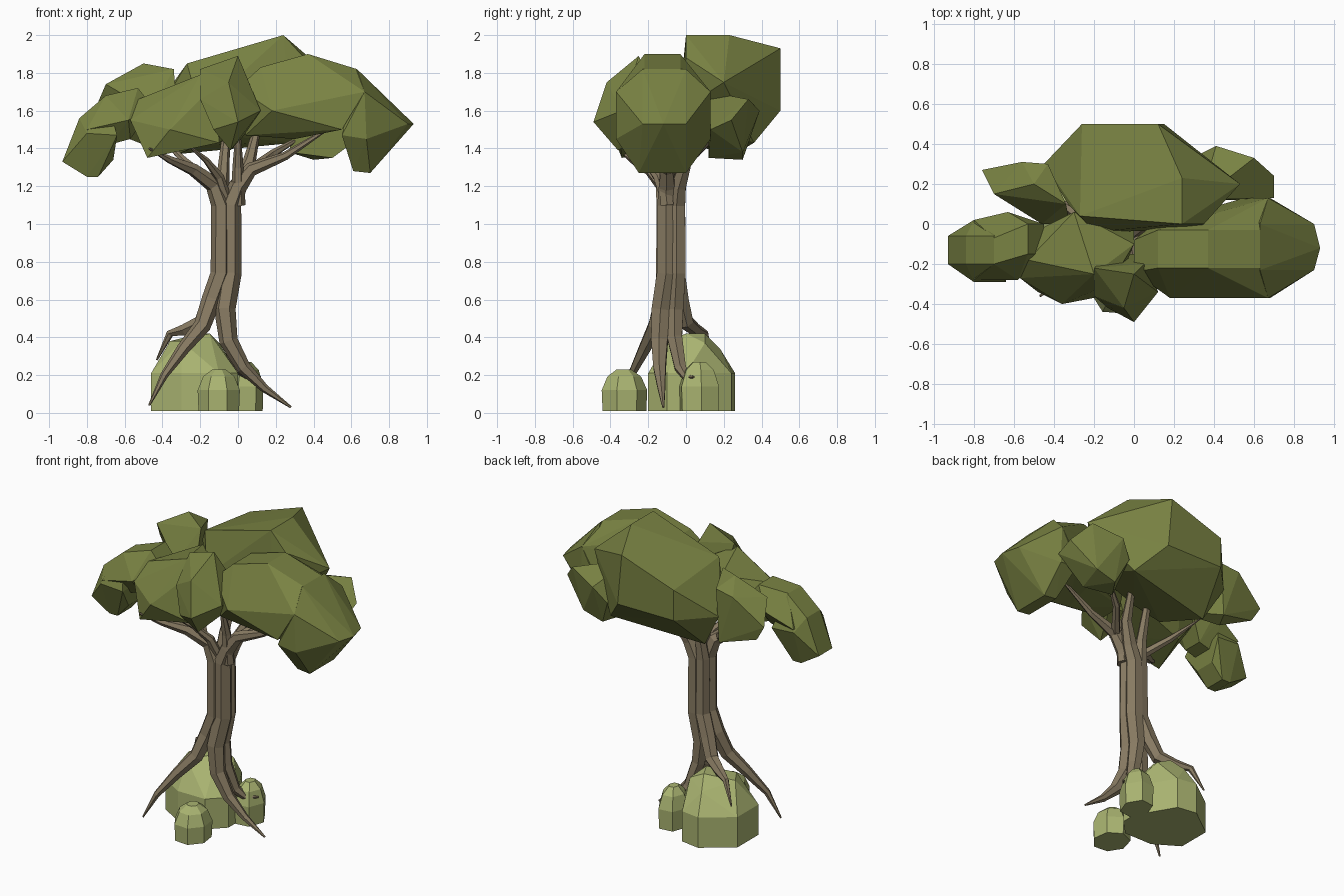
import bpy, bmesh
from math import sin, cos, pi
from mathutils import Vector

old = bpy.data.objects.get("Cube")
if old:
    bpy.data.objects.remove(old, do_unlink=True)


def make_material(name, rgb):
    material = bpy.data.materials.new(name)
    material.use_nodes = True
    color = (*rgb, 1)
    material.diffuse_color = color
    shader = next(node for node in material.node_tree.nodes if node.type == 'BSDF_PRINCIPLED')
    shader.inputs["Base Color"].default_value = color
    shader.inputs["Roughness"].default_value = .9
    return material


leaf = make_material("leaf green", (.19, .223, .055))
bark = make_material("bark brown", (.25, .2, .125))
moss = make_material("mossy stone", (.4, .455, .165))


def finish(bm, name, material):
    """Turn a bmesh into a flat-shaded object."""
    bmesh.ops.recalc_face_normals(bm, faces=bm.faces)
    mesh = bpy.data.meshes.new(name)
    bm.to_mesh(mesh)
    bm.free()
    mesh.materials.append(material)
    obj = bpy.data.objects.new(name, mesh)
    bpy.context.collection.objects.link(obj)
    return obj


def hull(name, points, material=leaf):
    """Faceted convex lump around a few corner points."""
    bm = bmesh.new()
    for point in points:
        bm.verts.new(point)
    result = bmesh.ops.convex_hull(bm, input=bm.verts)
    loose = set(result["geom_interior"] + result["geom_unused"])
    bmesh.ops.delete(bm, geom=[item for item in loose if isinstance(item, bmesh.types.BMVert)],
                     context='VERTS')
    return finish(bm, name, material)


def across(front, back, *outline):
    """Pairs of corners: each x, z of the outline at a front and a back depth."""
    return [(x, y, z) for x, z in outline for y in (front, back)]


def tube(name, thickness, path, start=0, sides=6):
    """Limb that swells from its start and thins out towards its tip."""
    points = [Vector(point) for point in path]
    end = len(points) - 1
    axis, last, rings = Vector((1, 0, 0)), None, []
    bm = bmesh.new()
    for i, point in enumerate(points):
        tangent = (points[min(i + 1, end)] - points[max(i - 1, 0)]).normalized()
        if last:
            axis = last.rotation_difference(tangent) @ axis
        axis = (axis - tangent * axis.dot(tangent)).normalized()
        side, last = tangent.cross(axis), tangent
        swell = sin(pi * (start + (1 - start) * i / end))
        radius = thickness * (.1 + .9 * swell)
        rings.append([bm.verts.new(point + (axis * cos(angle) + side * sin(angle)) * radius)
                      for angle in (2 * pi * k / sides for k in range(sides))])
    for lower, upper in zip(rings, rings[1:]):
        for i in range(sides):
            j = (i + 1) % sides
            bm.faces.new((lower[i], lower[j], upper[j], upper[i]))
    bm.faces.new(rings[0])
    bm.faces.new(rings[-1])
    return finish(bm, name, bark)


def strand(name, thickness, x, y, root, branch):
    """Root, upright trunk part at x, y and branch in one limb."""
    tube(name, thickness, root + [(x, y, .74), (x, y, 1.1)] + branch)


def branch(name, thickness, path):
    """Limb that is thickest where it leaves the trunk."""
    tube(name, thickness, path, start=.5)


def rock(name, x, y, width, depth, height, turn, sides):
    """Domed boulder with a flat base."""
    points = []
    for level, size in ((0, .96), (.5, 1), (.83, .74), (1, .32)):
        for k in range(sides):
            angle = turn + 2 * pi * k / sides
            points.append((x + width / 2 * size * cos(angle),
                           y + depth / 2 * size * sin(angle),
                           .01 + height * level))
    hull(name, points, moss)


# Boulders
base = [(-.46, -.1), (-.46, .12), (-.27, .26), (-.14, .24), (0, 0), (0, -.1),
        (-.1, -.2), (-.3, -.2)]
walls = [(x, y, z) for x, y in base for z in (.01, .21)]
hull("large_boulder", walls + [
    (-.36, 0, .38), (-.3, -.1, .38), (-.2, .1, .42), (-.15, 0, .42),
    (-.1, .1, .37), (-.24, .18, .34)], moss)
rock("front_boulder", -.1, -.33, .23, .25, .22, .6, sides=7)
rock("right_boulder", .04, .07, .19, .23, .26, .1, sides=6)

# Twisted trunk
strand("left_root_strand", .055, -.09, -.11,
       [(-.47, -.32, .04), (-.39, -.29, .2), (-.29, -.22, .34), (-.19, -.16, .46),
        (-.14, -.12, .6)],
       [(-.13, -.12, 1.21), (-.24, -.19, 1.29), (-.36, -.28, 1.34), (-.47, -.36, 1.4)])
strand("right_root_strand", .06, -.04, -.1,
       [(.28, -.12, .03), (.14, -.13, .13), (.03, -.14, .24), (-.05, -.14, .38),
        (-.07, -.13, .55)],
       [(0, -.1, 1.2), (.07, -.1, 1.29), (.25, -.1, 1.36), (.5, -.1, 1.52)])
strand("inner_root_strand", .055, -.04, -.05,
       [(.12, .04, .19), (.05, 0, .19), (0, -.03, .24), (-.05, -.06, .4), (-.07, -.06, .55)],
       [(0, -.04, 1.2), (.06, 0, 1.33), (.1, .1, 1.5), (.2, .2, 1.6)])
strand("back_root_strand", .05, -.09, -.05,
       [(-.43, .14, .28), (-.36, .1, .42), (-.28, .05, .44), (-.19, 0, .48), (-.14, -.03, .6)],
       [(-.08, -.03, 1.25), (-.06, .06, 1.5), (0, .1, 1.7)])

# Side branches
branch("front_left_branch", .03,
       [(-.05, -.1, 1.1), (-.1, -.15, 1.25), (-.17, -.22, 1.34), (-.28, -.32, 1.43)])
branch("upright_branch", .04, [(0, -.1, 1.1), (0, -.12, 1.3), (0, -.2, 1.6)])
branch("back_right_branch", .03, [(.06, -.1, 1.28), (.18, .05, 1.37), (.4, .2, 1.5)])
branch("back_left_branch", .03, [(-.16, -.13, 1.23), (-.28, 0, 1.33), (-.45, .1, 1.5)])

# Right foliage: a long body and a drooping end
hull("right_foliage", across(-.22, -.03, (.12, 1.83), (.37, 1.9), (.63, 1.82))
     + across(-.37, .13, (.67, 1.7), (.55, 1.5))
     + across(-.24, -.08, (0, 1.72), (.04, 1.47))
     + [(.18, -.37, 1.6), (.1, 0, 1.65), (.3, -.25, 1.45), (.35, 0, 1.47)])
hull("right_drooping_foliage", across(-.23, 0, (.63, 1.82), (.9, 1.53))
     + across(-.37, .13, (.67, 1.7), (.55, 1.47), (.68, 1.45))
     + across(-.25, 0, (.7, 1.27), (.61, 1.28))
     + [(.93, -.12, 1.53)])

# Left foliage: an inner body and a drooping end
hull("left_foliage", across(-.2, -.07, (-.7, 1.68), (-.57, 1.45), (-.68, 1.42))
     + across(-.28, .02, (-.8, 1.5), (-.58, 1.55))
     + across(-.15, 0, (-.45, 1.62), (-.53, 1.72)) + [(-.63, .06, 1.58)])
hull("left_drooping_foliage", across(-.2, -.06, (-.7, 1.68), (-.84, 1.56), (-.93, 1.33))
     + across(-.29, .02, (-.8, 1.48), (-.64, 1.47))
     + across(-.2, -.06, (-.8, 1.25), (-.74, 1.25), (-.66, 1.34)))

# Faceted foliage lumps
hull("crown_foliage", across(0, .23, (.24, 2)) + [
    (-.26, .5, 1.8), (.12, .5, 1.93), (.53, .2, 1.75), (.35, 0, 1.88), (-.45, .3, 1.6),
    (-.27, .04, 1.85), (-.33, .1, 1.75), (-.26, .5, 1.6), (.15, .5, 1.6), (.3, .36, 1.43),
    (-.32, .26, 1.37), (0, 0, 1.46), (-.2, 0, 1.42), (.28, -.03, 1.6), (-.2, -.04, 1.6)])
hull("back_left_foliage", [
    (-.76, .27, 1.6), (-.7, .15, 1.74), (-.56, .31, 1.76), (-.5, .2, 1.85),
    (-.34, .1, 1.82), (-.43, .3, 1.78), (-.32, 0, 1.54), (-.46, 0, 1.6),
    (-.7, .26, 1.5), (-.5, .2, 1.42), (-.45, .3, 1.43)])
hull("back_right_foliage", [
    (.41, .39, 1.6), (.6, .33, 1.66), (.7, .24, 1.55), (.7, .13, 1.5),
    (.33, .12, 1.7), (.27, .12, 1.38), (.4, .3, 1.34), (.54, .3, 1.38),
    (.5, .12, 1.35), (.33, .35, 1.5)])
hull("front_left_foliage", [
    (-.57, -.27, 1.55), (-.53, -.18, 1.66), (-.48, -.34, 1.35), (-.36, -.4, 1.5),
    (-.3, .06, 1.74), (-.2, -.25, 1.79), (-.1, -.35, 1.43), (-.12, -.3, 1.74),
    (0, -.1, 1.7), (0, 0, 1.5), (-.4, -.06, 1.4), (-.52, -.05, 1.56)])
hull("front_foliage", [
    (-.2, -.22, 1.82), (0, -.25, 1.89), (.05, -.2, 1.77), (-.05, -.42, 1.75),
    (0, -.49, 1.54), (.12, -.34, 1.6), (-.04, -.36, 1.39), (-.13, -.42, 1.5),
    (-.2, -.36, 1.66), (.06, -.15, 1.5), (-.12, -.15, 1.5)])
